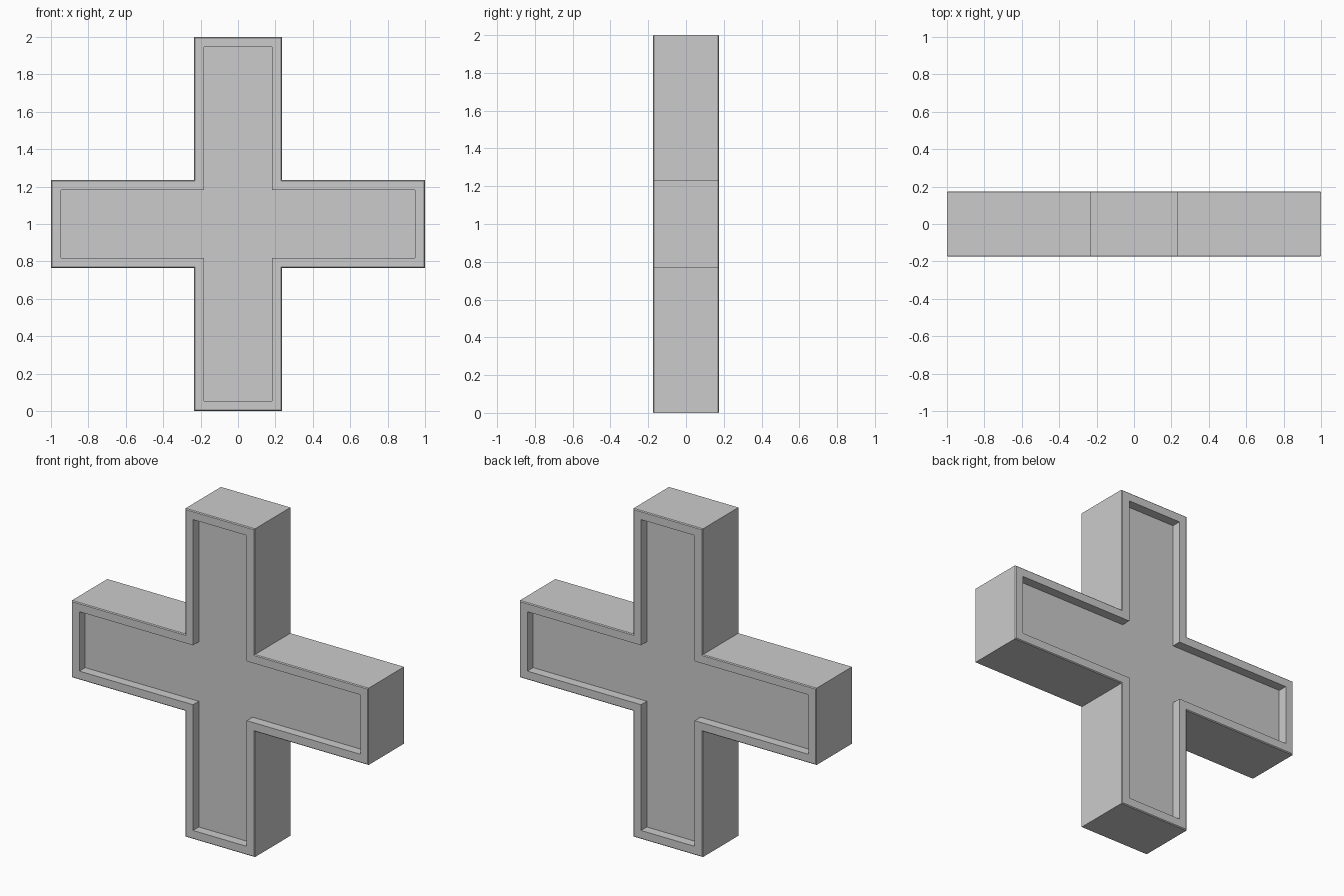
import bpy, bmesh

if "Cube" in bpy.data.objects:
    bpy.data.objects.remove(bpy.data.objects["Cube"])

ARM, HALF_DEPTH = 0.234, 0.175
BEVEL, RIM, RECESS = 0.005, 0.048, 0.056


def cross_outline(w, r=1.0):
    # one quarter of the outline, turned four times
    pts, quarter = [], [(r, -w), (r, w), (w, w)]
    for _ in range(4):
        pts += quarter
        quarter = [(-z, x) for x, z in quarter]
    return pts


bm = bmesh.new()

# solid cross: outline extruded from front to back
verts = [bm.verts.new((x, -HALF_DEPTH, z + 1)) for x, z in cross_outline(ARM)]
face = bm.faces.new(verts)
ext = bmesh.ops.extrude_face_region(bm, geom=[face], use_keep_orig=True)
moved = [g for g in ext["geom"] if isinstance(g, bmesh.types.BMVert)]
bmesh.ops.translate(bm, verts=moved, vec=(0, 2 * HALF_DEPTH, 0))
bmesh.ops.recalc_face_normals(bm, faces=bm.faces[:])


def caps():
    return [f for f in bm.faces if len(f.verts) == 12]


# fine chamfer round the front and back outlines
rim_edges = list({e for f in caps() for e in f.edges})
bmesh.ops.bevel(bm, geom=rim_edges, offset=BEVEL, segments=1,
                profile=0.5, affect='EDGES')

# raised rim and sunken panel on both faces
bmesh.ops.inset_individual(bm, faces=caps(), thickness=RIM, depth=0,
                           use_even_offset=True)
bmesh.ops.inset_individual(bm, faces=caps(), thickness=0, depth=-RECESS,
                           use_even_offset=True)

mesh = bpy.data.meshes.new("cross_frame")
bm.to_mesh(mesh)
bm.free()
bpy.context.collection.objects.link(bpy.data.objects.new("cross_frame", mesh))
